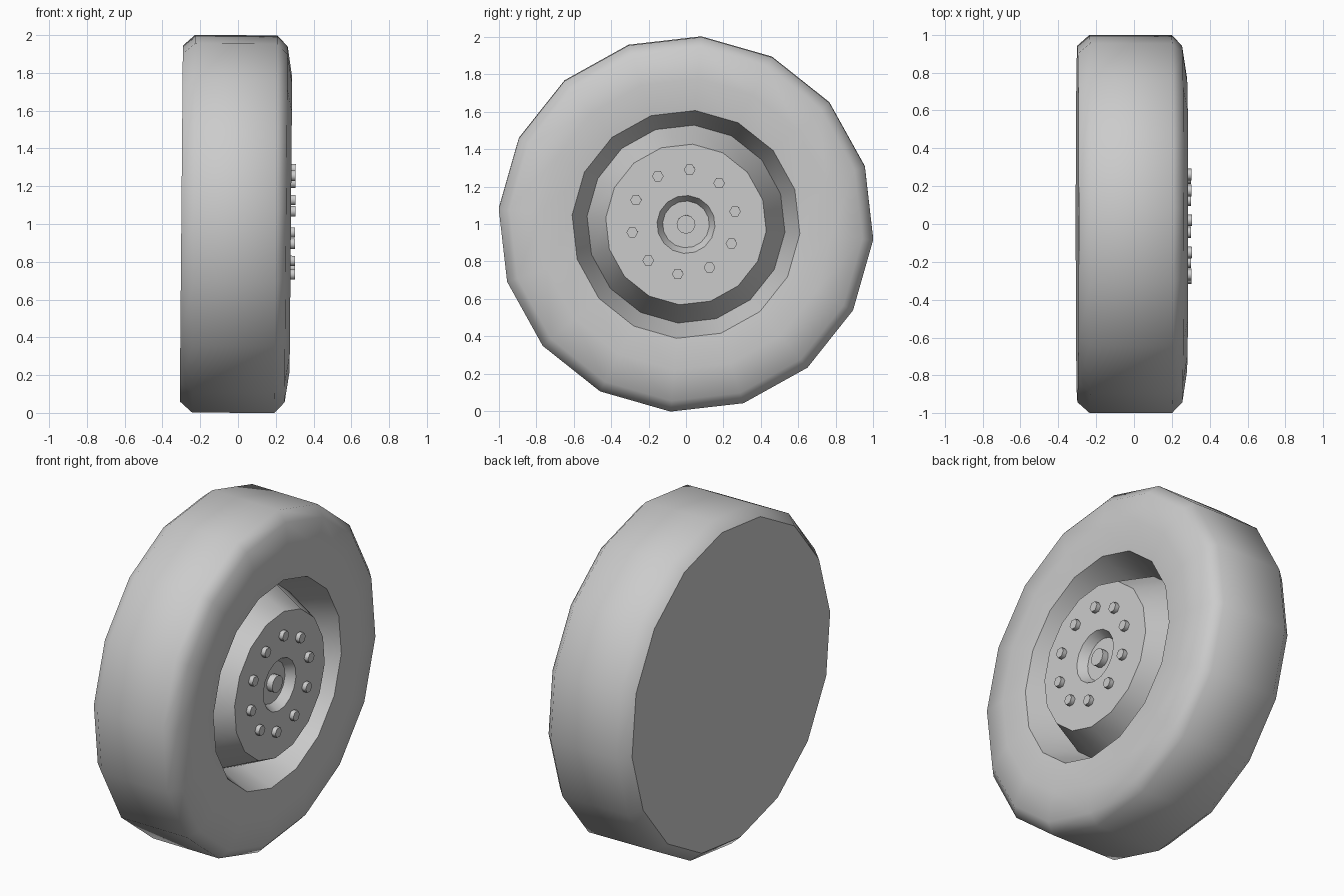
import bpy
from math import sin, cos, tau, radians

if "Cube" in bpy.data.objects:
    bpy.data.objects.remove(bpy.data.objects["Cube"])

grey = bpy.data.materials.new("plain_grey")
colour = (0.6, 0.6, 0.6, 1)
grey.use_nodes = True
grey.diffuse_color = colour
grey.node_tree.nodes["Principled BSDF"].inputs["Base Color"].default_value = colour

SIDES = 16
PHASE = radians(4.7)
LEAN = radians(0.5)


def lathe(name, profile, sides=SIDES, phase=PHASE, centre=(0, 0),
          start_cap=False, end_cap=False, sharp=60):
    """Spin (x, radius) points about the wheel axle."""
    angles = [phase + tau * j / sides for j in range(sides)]
    verts = [(x, centre[0] + r * sin(a), centre[1] + r * cos(a))
             for x, r in profile for a in angles]
    faces = []
    for i in range(len(profile) - 1):
        for j in range(sides):
            k = (j + 1) % sides
            a, b = i * sides, (i + 1) * sides
            faces.append((a + j, b + j, b + k, a + k))
    if start_cap:
        faces.append(tuple(range(sides)))
    if end_cap:
        faces.append(tuple(reversed(range(len(verts) - sides, len(verts)))))
    mesh = bpy.data.meshes.new(name)
    mesh.from_pydata(verts, [], faces)
    mesh.materials.append(grey)
    obj = bpy.data.objects.new(name, mesh)
    bpy.context.collection.objects.link(obj)
    obj.location = (0, 0, 1)
    obj.rotation_euler = (0, LEAN, 0)
    bpy.ops.object.select_all(action='DESELECT')
    obj.select_set(True)
    bpy.context.view_layer.objects.active = obj
    bpy.ops.object.shade_smooth_by_angle(angle=radians(sharp))
    return obj


# Tyre: rear shoulder, tread, front shoulder, sidewall
lathe("tyre", [(-0.3, 0.945), (-0.235, 1.003), (0.2, 1.003),
               (0.255, 0.945), (0.28, 0.78), (0.262, 0.61)])

# Flat closed back
lathe("back_panel", [(-0.3, 0.945)], start_cap=True)

# Deep groove between tyre and wheel disc
lathe("rim_groove", [(0.262, 0.61), (0.06, 0.53), (0.277, 0.43)])

# Wheel disc with recessed hub
lathe("wheel_disc", [(0.277, 0.43), (0.277, 0.155), (0.225, 0.125)],
      end_cap=True, sharp=40)

# Axle nub in the hub
lathe("axle_nub", [(0.22, 0.05), (0.263, 0.05)], sides=12, end_cap=True, sharp=40)

# Ring of hexagonal wheel nuts
for n in range(10):
    a = radians(6.5) + tau * n / 10
    lathe(f"wheel_nut_{n + 1}", [(0.27, 0.031), (0.303, 0.031)], sides=6,
          phase=tau / 4, centre=(0.28 * sin(a) - 0.0125, 0.28 * cos(a) + 0.014),
          end_cap=True, sharp=65)
